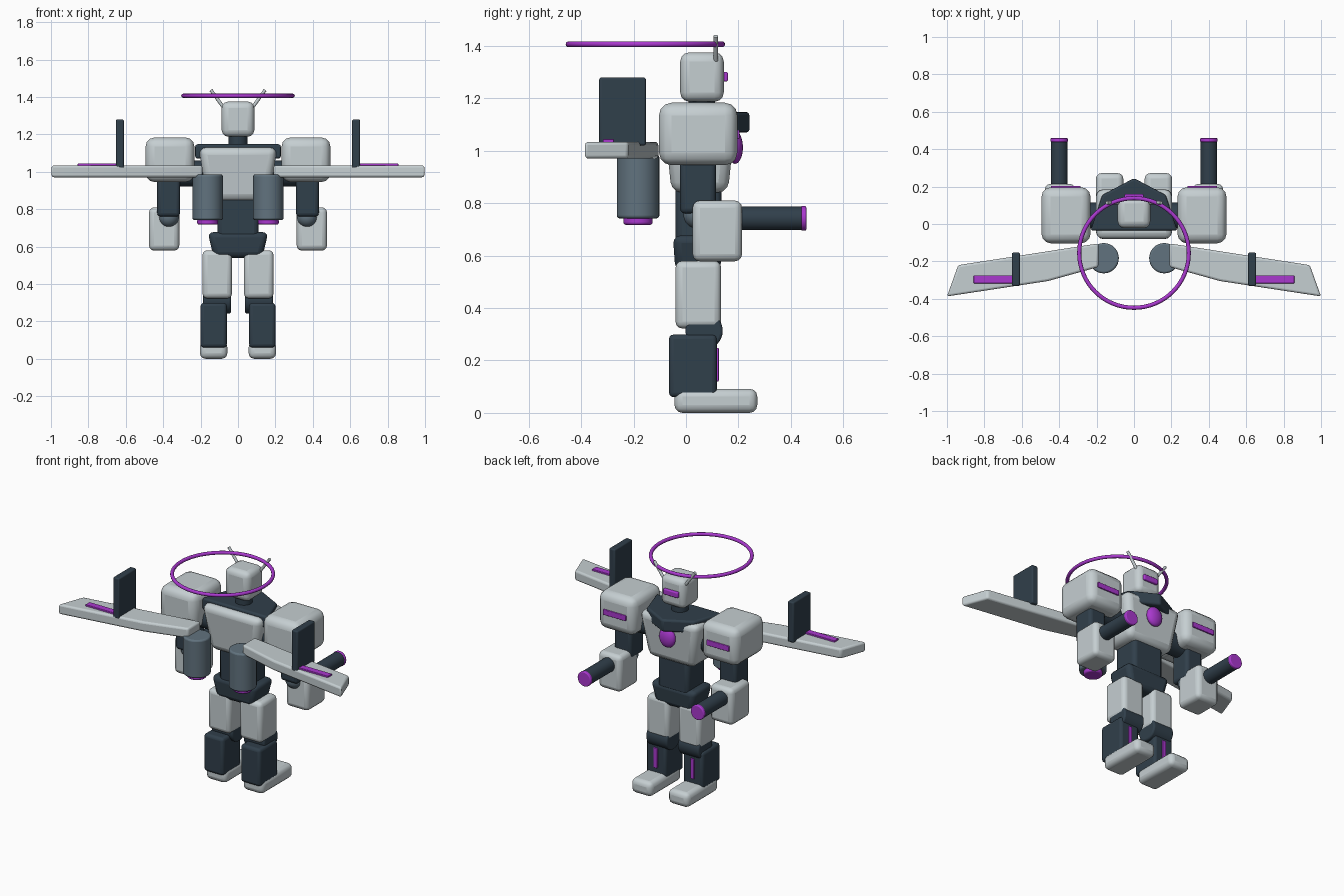
import bpy, bmesh
from math import radians
from mathutils import Vector

if "Cube" in bpy.data.objects:
    bpy.data.objects.remove(bpy.data.objects["Cube"])


def material(name, rgb):
    m = bpy.data.materials.new(name)
    m.diffuse_color = (*rgb, 1)
    m.use_nodes = True
    m.node_tree.nodes["Principled BSDF"].inputs["Base Color"].default_value = m.diffuse_color
    return m


LIGHT = material("light_armour", (0.56, 0.62, 0.64))
DARK = material("dark_armour", (0.03, 0.05, 0.07))
SLATE = material("slate_metal", (0.12, 0.17, 0.21))
GLOW = material("purple_glow", (0.40, 0.04, 0.62))


def finish(name, bm, mat, bevel=0.0, segments=3):
    bmesh.ops.recalc_face_normals(bm, faces=bm.faces)
    me = bpy.data.meshes.new(name)
    bm.to_mesh(me)
    bm.free()
    ob = bpy.data.objects.new(name, me)
    bpy.context.collection.objects.link(ob)
    me.materials.append(mat)
    if bevel:
        mod = ob.modifiers.new("Bevel", 'BEVEL')
        mod.width, mod.segments, mod.limit_method = bevel, segments, 'ANGLE'
    bpy.ops.object.select_all(action='DESELECT')
    ob.select_set(True)
    bpy.context.view_layer.objects.active = ob
    bpy.ops.object.shade_smooth_by_angle(angle=radians(35))
    return ob


def box(name, x, y, z, mat, bevel=0.0, taper=(1, 1)):
    """Box from ranges; taper scales the bottom face in x and y."""
    bm = bmesh.new()
    bmesh.ops.create_cube(bm, size=1)
    lo, hi = Vector((min(x), y[0], z[0])), Vector((max(x), y[1], z[1]))
    for v in bm.verts:
        if v.co.z < 0:
            v.co.x *= taper[0]
            v.co.y *= taper[1]
        v.co = (lo + hi) / 2 + v.co * (hi - lo)
    return finish(name, bm, mat, bevel)


def rod(name, a, b, r, mat, bevel=0.0, sides=32):
    a, b = Vector(a), Vector(b)
    bm = bmesh.new()
    bmesh.ops.create_cone(bm, cap_ends=True, segments=sides, radius1=r, radius2=r, depth=(b - a).length)
    rot = (b - a).to_track_quat('Z', 'Y')
    for v in bm.verts:
        v.co = rot @ v.co + (a + b) / 2
    return finish(name, bm, mat, bevel)


def ball(name, c, r, mat):
    bm = bmesh.new()
    bmesh.ops.create_uvsphere(bm, u_segments=32, v_segments=16, radius=1)
    for v in bm.verts:
        v.co = Vector(c) + v.co * Vector(r)
    return finish(name, bm, mat)


def slab(name, outline, z, mat, bevel):
    bm = bmesh.new()
    f = bm.faces.new([bm.verts.new((px, py, z[0])) for px, py in outline])
    top = bmesh.ops.extrude_face_region(bm, geom=[f])["geom"]
    for v in top:
        if isinstance(v, bmesh.types.BMVert):
            v.co.z = z[1]
    return finish(name, bm, mat, bevel)


# Head and halo
box("head", (-0.087, 0.087), (-0.022, 0.144), (1.187, 1.375), LIGHT, 0.035)
box("visor", (-0.052, 0.052), (0.12, 0.16), (1.264, 1.3), GLOW, 0.006)
rod("neck", (0, 0.06, 1.1), (0, 0.06, 1.22), 0.05, DARK)
bpy.ops.mesh.primitive_torus_add(location=(0, -0.155, 1.406), major_radius=0.293, minor_radius=0.011,
                                 major_segments=64, minor_segments=12)
halo = bpy.context.object
halo.name = "halo_ring"
halo.data.materials.append(GLOW)
bpy.ops.object.shade_smooth_by_angle(angle=radians(60))

# Torso
box("chest", (-0.21, 0.21), (-0.085, 0.19), (0.84, 1.13), LIGHT, 0.04, (0.78, 0.78))
slab("collar", [(-0.232, -0.035), (0.232, -0.035), (0.17, 0.155), (0, 0.245), (-0.17, 0.155)],
     (1.07, 1.147), DARK, 0.012)
ball("chest_core", (0, 0.187, 1.013), (0.055, 0.03, 0.063), GLOW)
box("waist", (-0.11, 0.11), (-0.04, 0.135), (0.64, 0.88), DARK, 0.025)
box("pelvis", (-0.162, 0.162), (-0.05, 0.14), (0.54, 0.677), DARK, 0.03, (0.8, 0.9))

for side, s in (("left", -1), ("right", 1)):
    def X(a, b):
        return (s * a, s * b)

    # Antenna
    rod(side + "_antenna", (s * 0.075, 0.114, 1.34), (s * 0.145, 0.114, 1.437), 0.009, LIGHT, 0, 12)

    # Arm
    rod(side + "_shoulder_joint", (s * 0.15, 0.045, 0.99), (s * 0.36, 0.045, 0.99), 0.07, DARK)
    box(side + "_shoulder", X(0.233, 0.494), (-0.103, 0.196), (0.945, 1.183), LIGHT, 0.048)
    box(side + "_shoulder_light", X(0.285, 0.445), (0.18, 0.204), (1.045, 1.08), GLOW, 0.004)
    box(side + "_upper_arm", X(0.31, 0.432), (-0.023, 0.114), (0.76, 0.99), DARK, 0.02)
    ball(side + "_elbow", (s * 0.37, 0.045, 0.757), (0.055, 0.055, 0.055), SLATE)
    box(side + "_forearm", X(0.314, 0.476), (0.025, 0.214), (0.578, 0.81), LIGHT, 0.028)
    rod(side + "_cannon", (s * 0.4, 0.18, 0.742), (s * 0.4, 0.445, 0.742), 0.045, DARK, 0.006)
    rod(side + "_cannon_muzzle", (s * 0.4, 0.438, 0.742), (s * 0.4, 0.459, 0.742), 0.047, GLOW, 0.006)

    # Leg
    box(side + "_thigh", X(0.032, 0.19), (-0.04, 0.134), (0.322, 0.58), LIGHT, 0.026)
    rod(side + "_knee", (s * 0.037, 0.069, 0.313), (s * 0.187, 0.069, 0.313), 0.071, DARK, 0.01)
    box(side + "_shin", X(0.06, 0.2), (-0.065, 0.118), (0.06, 0.299), DARK, 0.018)
    box(side + "_shin_light", X(0.117, 0.143), (0.1, 0.125), (0.12, 0.248), GLOW, 0.003)
    box(side + "_foot", X(0.057, 0.204), (-0.044, 0.272), (0, 0.092), LIGHT, 0.03)

    # Wing with fin and light strip
    plan = [(0.19, -0.104), (0.94, -0.22), (1.0, -0.387), (0.46, -0.305), (0.19, -0.23)]
    slab(side + "_wing", [(s * px, py) for px, py in plan], (0.97, 1.034), LIGHT, 0.012)
    box(side + "_fin", X(0.61, 0.653), (-0.331, -0.153), (1.02, 1.279), DARK, 0.008)
    box(side + "_wing_light", X(0.63, 0.857), (-0.317, -0.275), (1.025, 1.044), GLOW, 0.003)

    # Thruster
    rod(side + "_thruster", (s * 0.162, -0.183, 0.742), (s * 0.162, -0.183, 0.985), 0.081, SLATE, 0.01)
    rod(side + "_thruster_glow", (s * 0.162, -0.183, 0.717), (s * 0.162, -0.183, 0.75), 0.056, GLOW, 0.01)
